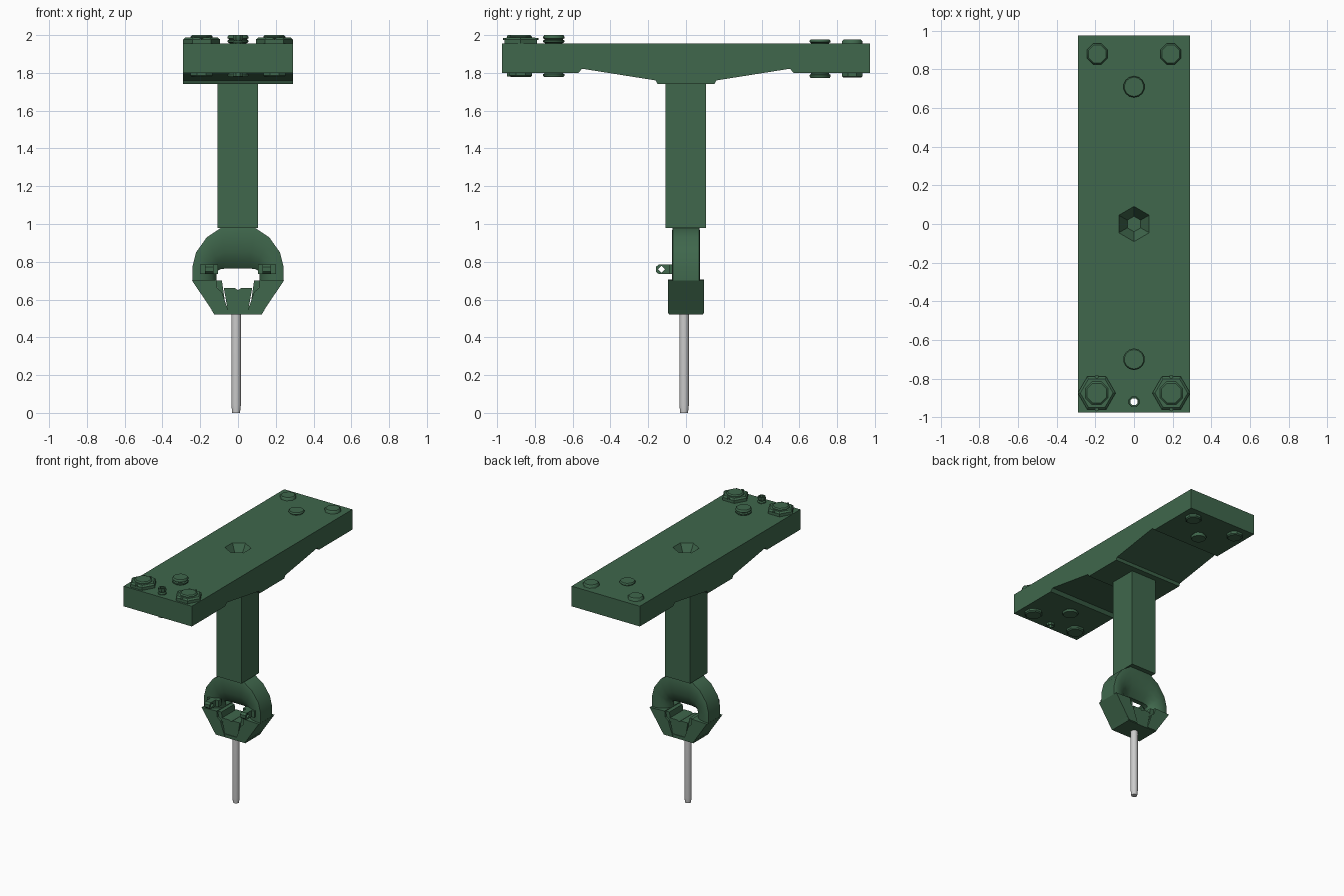
import bpy, bmesh, math

if "Cube" in bpy.data.objects:
    bpy.data.objects.remove(bpy.data.objects["Cube"])

green = bpy.data.materials.new("green_paint")
green.diffuse_color = (0.05, 0.135, 0.072, 1)
green.use_nodes = True
green.node_tree.nodes["Principled BSDF"].inputs["Base Color"].default_value = green.diffuse_color


def finish(name, bm, painted=True, smooth=False):
    bmesh.ops.recalc_face_normals(bm, faces=bm.faces)
    me = bpy.data.meshes.new(name)
    bm.to_mesh(me)
    bm.free()
    ob = bpy.data.objects.new(name, me)
    bpy.context.collection.objects.link(ob)
    if painted:
        me.materials.append(green)
    if smooth:
        bpy.ops.object.select_all(action='DESELECT')
        bpy.context.view_layer.objects.active = ob
        ob.select_set(True)
        bpy.ops.object.shade_smooth_by_angle(angle=math.radians(40))
    return ob


def prism(name, pts, lo, hi, axis):
    """Extrude a 2D outline (y,z for axis x / x,z for axis y) between lo and hi."""
    bm = bmesh.new()
    put = (lambda p, d: (d, *p)) if axis == 'x' else (lambda p, d: (p[0], d, p[1]))
    a = [bm.verts.new(put(p, lo)) for p in pts]
    b = [bm.verts.new(put(p, hi)) for p in pts]
    bm.faces.new(a)
    bm.faces.new(b)
    n = len(pts)
    for i in range(n):
        j = (i + 1) % n
        bm.faces.new((a[i], a[j], b[j], b[i]))
    return finish(name, bm)


def lathe(name, x, y, profile, sides, painted=True, smooth=True, turn=0.5, closed=False):
    """Revolve (radius, z) points; capped at both ends unless the profile is closed."""
    bm = bmesh.new()
    rings = []
    for r, z in profile:
        rings.append([bm.verts.new((x + r * math.cos(2 * math.pi * (i + turn) / sides),
                                    y + r * math.sin(2 * math.pi * (i + turn) / sides), z))
                      for i in range(sides)])
    pairs = list(zip(rings, rings[1:])) + ([(rings[-1], rings[0])] if closed else [])
    for a, b in pairs:
        for i in range(sides):
            j = (i + 1) % sides
            bm.faces.new((a[i], a[j], b[j], b[i]))
    if not closed:
        bm.faces.new(rings[0])
        bm.faces.new(rings[-1])
    return finish(name, bm, painted, smooth)


def cut(ob, cutter):
    m = ob.modifiers.new("cut", 'BOOLEAN')
    m.operation = 'DIFFERENCE'
    m.solver = 'EXACT'
    m.object = cutter
    cutter.hide_render = True
    cutter.hide_viewport = True
    bpy.context.view_layer.objects.active = ob
    ob.select_set(True)
    bpy.ops.object.modifier_apply(modifier=m.name)
    bpy.data.objects.remove(cutter)


# Cross beam with thickened middle
half = [(0.975, 1.955), (0.975, 1.80), (0.57, 1.80), (0.55, 1.822), (0.16, 1.76), (0.15, 1.74)]
beam = prism("cross_beam", half + [(-y, z) for y, z in reversed(half)], -0.29, 0.29, 'x')
# Hexagonal funnel socket in the top, and the small drilled hole
cut(beam, lathe("socket_cutter", 0, 0, [(0.04, 1.87), (0.094, 1.96)], 6, smooth=False))
cut(beam, lathe("hole_cutter", 0, -0.92, [(0.02, 1.7), (0.02, 2.1)], 8, smooth=False))

# Square post
prism("post", [(-0.108, 0.98), (0.105, 0.98), (0.105, 1.745), (-0.108, 1.745)], -0.108, 0.105, 'x')

# Bolts through the beam
for s in (-1, 1):
    lathe("rear_bolt", s * 0.19, 0.88, [(0.05, 1.775), (0.058, 1.782), (0.058, 1.968), (0.05, 1.977)], 8)
    x = s * 0.193
    lathe("front_nut", x, -0.875, [(0.098, 1.955), (0.098, 1.977), (0.085, 1.988)], 6, smooth=False, turn=0)
    lathe("front_bolt", x, -0.875, [(0.055, 1.777), (0.064, 1.785), (0.064, 1.992), (0.055, 2.0)], 8)
    for dy in (-0.085, 0.085):
        lathe("nut_pin", x, -0.875 + dy, [(0.01, 1.975), (0.01, 1.985)], 6)
lathe("rear_centre_bolt", 0, 0.71,
      [(0.05, 1.772), (0.055, 1.78), (0.055, 1.79), (0.047, 1.795), (0.047, 1.957),
       (0.055, 1.963), (0.055, 1.97), (0.05, 1.976)], 14)
lathe("front_centre_bolt", 0, -0.70,
      [(0.05, 1.777), (0.056, 1.785), (0.056, 1.793), (0.046, 1.80), (0.046, 1.957), (0.056, 1.963),
       (0.056, 1.972), (0.046, 1.977), (0.056, 1.983), (0.056, 1.993), (0.05, 2.0)], 14)
lathe("hollow_pin", 0, -0.92,
      [(0.019, 1.78), (0.03, 1.78), (0.03, 1.962), (0.022, 1.97), (0.03, 1.985), (0.028, 2.0), (0.019, 2.0)],
      8, closed=True)

# Open clevis ring: rounded section lofted around the arch
outer = [(0.0, 0.98), (0.09, 0.98), (0.165, 0.93), (0.222, 0.85), (0.242, 0.77), (0.242, 0.70)]
inner = [(0.0, 0.765), (0.06, 0.765), (0.095, 0.76), (0.11, 0.75), (0.115, 0.73), (0.115, 0.69)]
section = [(0, 0.07), (0.1, 0.075), (0.35, 0.075), (0.6, 0.067), (0.82, 0.048), (1, 0.018)]
section = section + [(t, -w) for t, w in reversed(section)]
stations = [((-o[0], o[1]), (-i[0], i[1])) for o, i in zip(outer[:0:-1], inner[:0:-1])]
stations += list(zip(outer, inner))
bm = bmesh.new()
loops = [[bm.verts.new((o[0] + (i[0] - o[0]) * t, w, o[1] + (i[1] - o[1]) * t)) for t, w in section]
         for o, i in stations]
for a, b in zip(loops, loops[1:]):
    for k in range(len(section)):
        j = (k + 1) % len(section)
        bm.faces.new((a[k], a[j], b[j], b[k]))
bm.faces.new(loops[0])
bm.faces.new(loops[-1])
finish("clevis_arch", bm, smooth=True)

# Lower jaws, centre block and pierced lugs
for s in (-1, 1):
    prism("jaw", [(s * x, z) for x, z in [(0.243, 0.70), (0.125, 0.525), (0.045, 0.525), (0.065, 0.58),
                                          (0.085, 0.64), (0.11, 0.66), (0.115, 0.705)]],
          -0.095, 0.095, 'y')
    prism("jaw_rib", [(s * x, z) for x, z in [(0.115, 0.70), (0.085, 0.70), (0.06, 0.525), (0.09, 0.525)]],
          -0.08, 0.08, 'y')
    x0, x1 = sorted((s * 0.13, s * 0.175))
    lug = prism("lug", [(-0.06, 0.735), (-0.145, 0.735), (-0.16, 0.748), (-0.16, 0.772),
                        (-0.145, 0.785), (-0.06, 0.785)], x0, x1, 'x')
    d = 0.018
    cut(lug, prism("lug_cutter", [(-0.13 - d, 0.76), (-0.13, 0.76 - d), (-0.13 + d, 0.76), (-0.13, 0.76 + d)],
                   x0 - 0.1, x1 + 0.1, 'x'))
    x0, x1 = sorted((s * 0.105, s * 0.2))
    prism("lug_base", [(-0.05, 0.735), (-0.088, 0.735), (-0.088, 0.785), (-0.05, 0.785)], x0, x1, 'x')
prism("centre_block", [(-0.075, 0.66), (-0.05, 0.52), (0.05, 0.52), (0.075, 0.66), (0.015, 0.66),
                       (0, 0.65), (-0.015, 0.66)], -0.085, 0.085, 'y')
prism("jaw_floor", [(-0.125, 0.52), (0.125, 0.52), (0.14, 0.545), (-0.14, 0.545)], -0.09, 0.09, 'y')

# Grey rod with tapered tip
lathe("rod", -0.01, -0.01, [(0.021, 0), (0.026, 0.045), (0.026, 0.53)], 16, painted=False)
